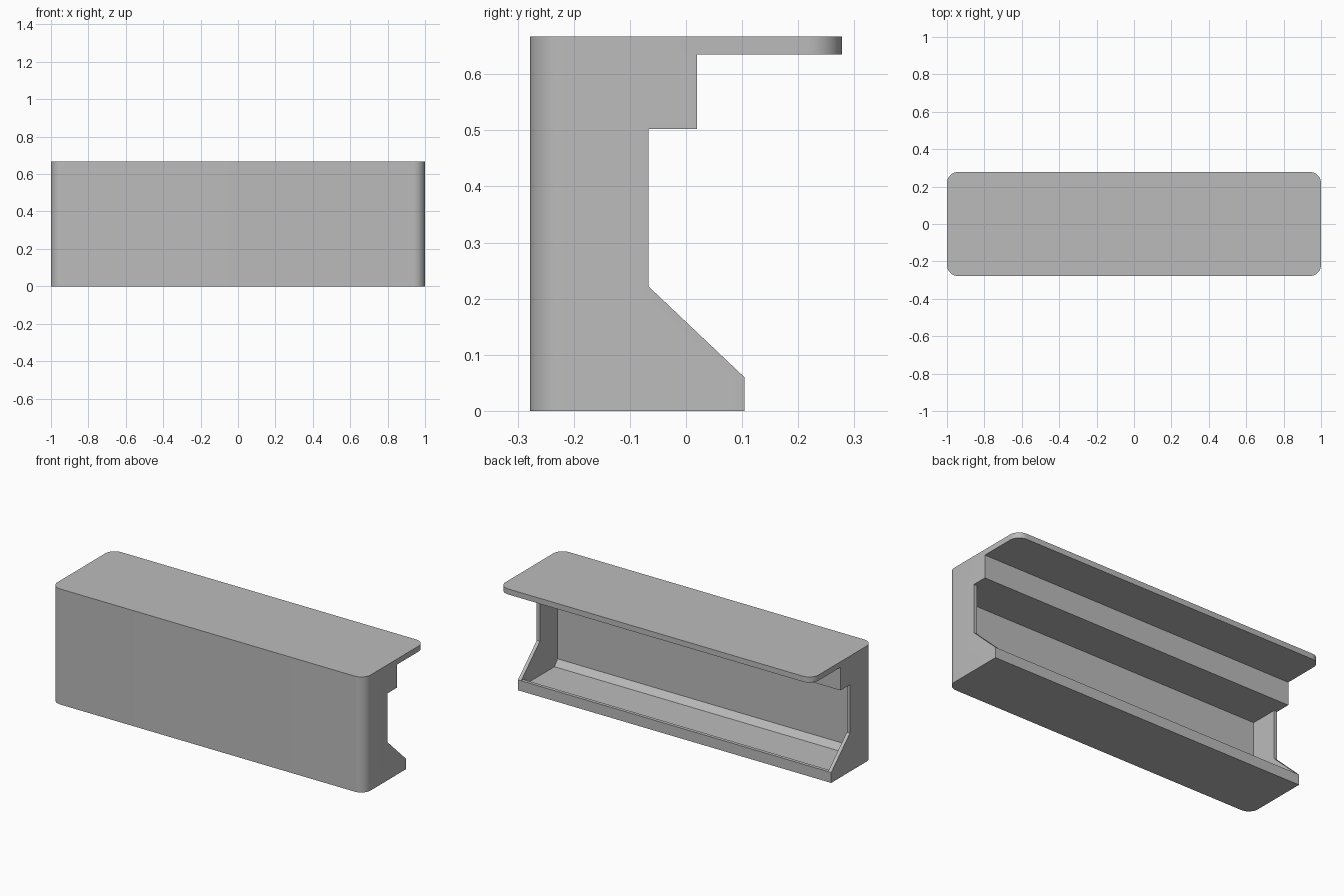
import bpy
import bmesh
from mathutils import Vector
from math import radians

cube = bpy.data.objects.get("Cube")
if cube:
    bpy.data.objects.remove(cube, do_unlink=True)

FRONT, BACK = -0.278, 0.278   # overall depth
RADIUS = 0.06                 # rounded vertical corners
WALL = 0.02                   # end panel and lip thickness

grey = bpy.data.materials.new("plain_grey")
grey.use_nodes = True
grey.diffuse_color = (0.5, 0.5, 0.5, 1)
grey.node_tree.nodes["Principled BSDF"].inputs["Base Color"].default_value = (0.5, 0.5, 0.5, 1)


def extrude_profile(name, profile, half_width, rounded_depths=()):
    """Extrude a (y, z) profile along x, rounding upright edges at given depths."""
    bm = bmesh.new()
    face = bm.faces.new([bm.verts.new((-half_width, y, z)) for y, z in profile])
    grown = bmesh.ops.extrude_face_region(bm, geom=[face])
    verts = [v for v in grown["geom"] if isinstance(v, bmesh.types.BMVert)]
    bmesh.ops.translate(bm, verts=verts, vec=Vector((2 * half_width, 0, 0)))
    bmesh.ops.recalc_face_normals(bm, faces=bm.faces[:])

    def is_rounded(edge):
        a, b = (v.co for v in edge.verts)
        upright = abs(a.x - b.x) + abs(a.y - b.y) < 1e-5
        return upright and any(abs(a.y - d) < 1e-5 for d in rounded_depths)

    corners = [e for e in bm.edges if is_rounded(e)]
    if corners:
        bmesh.ops.bevel(bm, geom=corners, offset=RADIUS, segments=10,
                        profile=0.5, affect='EDGES')
    mesh = bpy.data.meshes.new(name)
    bm.to_mesh(mesh)
    bm.free()
    mesh.materials.append(grey)
    obj = bpy.data.objects.new(name, mesh)
    bpy.context.collection.objects.link(obj)
    return obj


def activate(obj):
    bpy.ops.object.select_all(action='DESELECT')
    obj.select_set(True)
    bpy.context.view_layer.objects.active = obj


# Counter top: thin slab with four rounded corners
counter_top = extrude_profile(
    "counter_top",
    [(FRONT, 0.635), (BACK, 0.635), (BACK, 0.667), (FRONT, 0.667)],
    1, (FRONT, BACK))

# Cabinet: front panel, end panels, base and the beam below the top
cabinet = extrude_profile(
    "cabinet",
    [(FRONT, 0), (0.104, 0), (0.104, 0.06), (-0.067, 0.222),
     (-0.067, 0.502), (0.02, 0.502), (0.02, 0.635), (FRONT, 0.635)],
    1, (FRONT,))

# Open rear cavity with a recessed floor behind a low lip
lip = 0.104 - WALL
cavity = extrude_profile(
    "cavity_cutter",
    [(-0.228, 0.502), (-0.228, 0.06), (-0.2, 0.025), (lip, 0.025),
     (lip, 0.06), (0.3, 0.06), (0.3, 0.502)],
    1 - WALL)
cavity.hide_render = True

cut = cabinet.modifiers.new("hollow", 'BOOLEAN')
cut.operation = 'DIFFERENCE'
cut.solver = 'EXACT'
cut.object = cavity
activate(cabinet)
bpy.ops.object.modifier_apply(modifier=cut.name)
bpy.data.objects.remove(cavity, do_unlink=True)

# Smooth rounded corners, crisp edges elsewhere
for part in (counter_top, cabinet):
    activate(part)
    bpy.ops.object.shade_smooth_by_angle(angle=radians(30))
